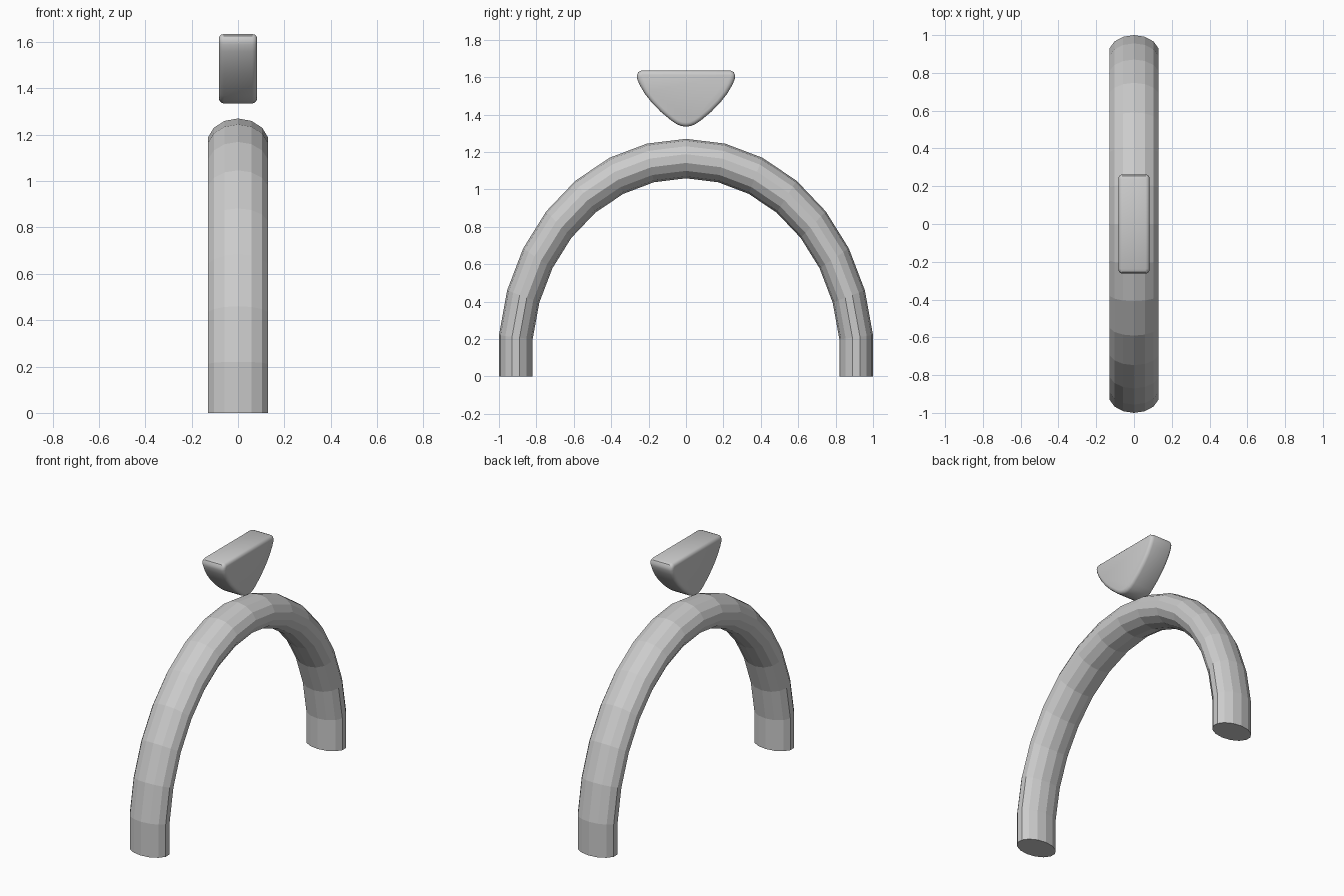
import bpy, bmesh
from math import sin, cos, pi, radians

if "Cube" in bpy.data.objects:
    bpy.data.objects.remove(bpy.data.objects["Cube"])


def make_object(name, bm):
    bmesh.ops.recalc_face_normals(bm, faces=bm.faces[:])
    mesh = bpy.data.meshes.new(name)
    bm.to_mesh(mesh)
    bm.free()
    obj = bpy.data.objects.new(name, mesh)
    bpy.context.collection.objects.link(obj)
    return obj


# Arch: an oval tube swept over a stretched half ring, ends flat on the ground
SIDES, STEP, HALF = 14, radians(12), 7
RING, TUBE_Y, TUBE_X = 0.915, 0.0905, 0.133
STRETCH, LIFT = 1.166, 0.098
bm = bmesh.new()
rings = []
for i in range(-HALF - 1, HALF + 2):
    a = max(-HALF, min(HALF, i)) * STEP
    ring = []
    for k in range(SIDES):
        t = 2 * pi * k / SIDES
        r = RING + TUBE_Y * cos(t)
        z = 0 if abs(i) > HALF else LIFT + STRETCH * r * cos(a)
        ring.append(bm.verts.new((TUBE_X * sin(t), r * sin(a), z)))
    rings.append(ring)
for a, b in zip(rings, rings[1:]):
    for k in range(SIDES):
        n = (k + 1) % SIDES
        bm.faces.new((a[k], a[n], b[n], b[k]))
bm.faces.new(rings[0])
bm.faces.new(rings[-1])
make_object("arch", bm)

# Wedge floating above the arch: half profile mirrored, extruded, rims rounded
half = [(0.026, 1.339), (0.052, 1.35), (0.08, 1.369), (0.134, 1.414),
        (0.182, 1.463), (0.22, 1.511), (0.248, 1.559), (0.261, 1.59),
        (0.263, 1.61), (0.255, 1.627), (0.238, 1.635)]
profile = [(-y, z) for y, z in reversed(half)] + [(0, 1.335)] + half
WIDTH = 0.083
bm = bmesh.new()
cap = bm.faces.new([bm.verts.new((-WIDTH, y, z)) for y, z in profile])
ext = bmesh.ops.extrude_face_region(bm, geom=[cap], use_keep_orig=True)
moved = [v for v in ext["geom"] if isinstance(v, bmesh.types.BMVert)]
bmesh.ops.translate(bm, verts=moved, vec=(2 * WIDTH, 0, 0))
rims = [e for e in bm.edges if abs(e.verts[0].co.x - e.verts[1].co.x) < 1e-5]
bmesh.ops.bevel(bm, geom=rims, offset=0.022, segments=3, profile=0.5,
                affect='EDGES', clamp_overlap=True)
wedge = make_object("keystone", bm)
bpy.context.view_layer.objects.active = wedge
wedge.select_set(True)
bpy.ops.object.shade_smooth_by_angle(angle=radians(35))
